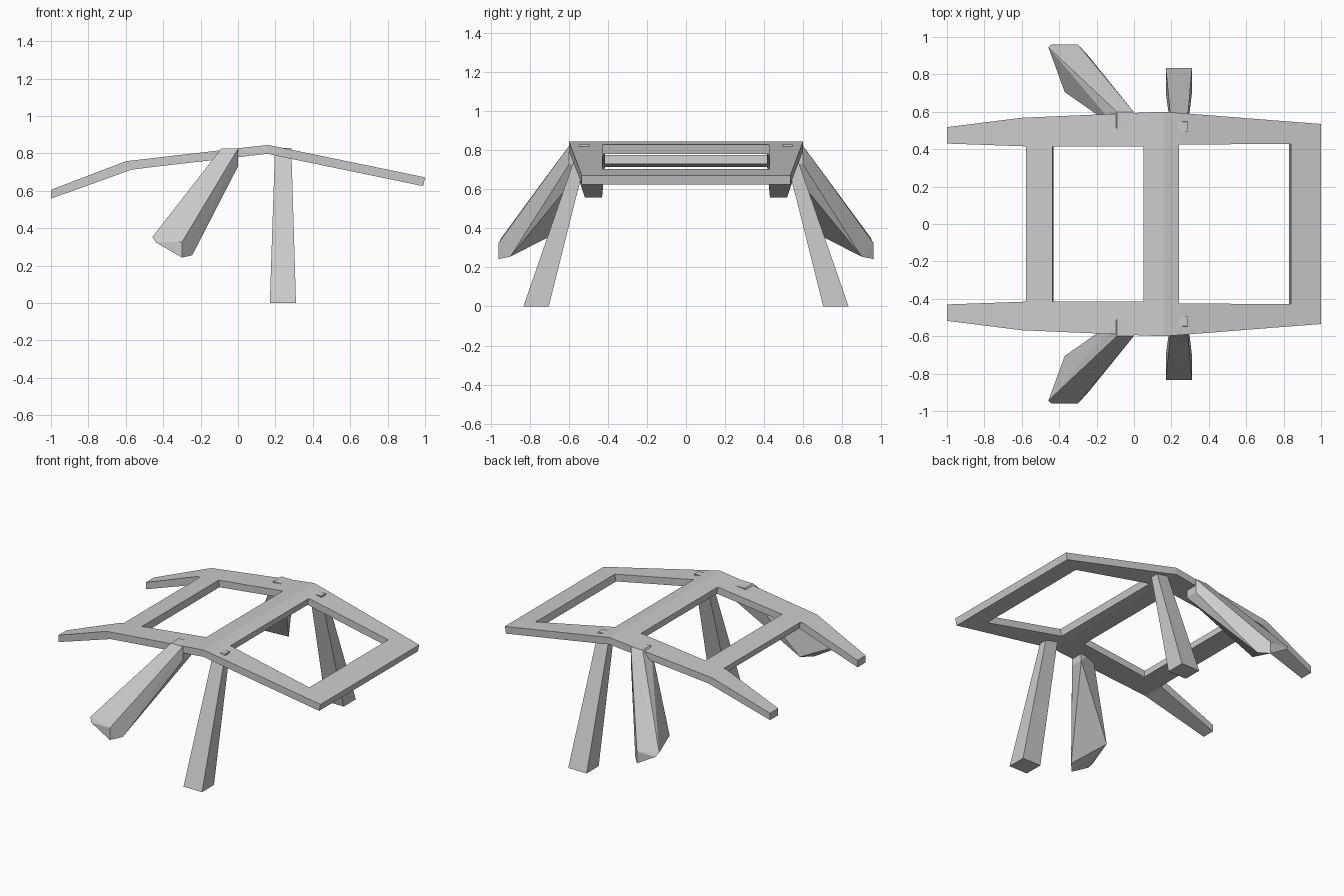
import bpy
import bmesh

old = bpy.data.objects.get("Cube")
if old:
    bpy.data.objects.remove(old, do_unlink=True)

grey = bpy.data.materials.new("plain grey")
grey.use_nodes = True
colour = (0.6, 0.6, 0.6, 1)
grey.diffuse_color = colour
for node in grey.node_tree.nodes:
    if node.type == "BSDF_PRINCIPLED":
        node.inputs["Base Color"].default_value = colour


def finish(name, bm):
    bmesh.ops.recalc_face_normals(bm, faces=bm.faces)
    mesh = bpy.data.meshes.new(name)
    bm.to_mesh(mesh)
    bm.free()
    mesh.materials.append(grey)
    obj = bpy.data.objects.new(name, mesh)
    bpy.context.collection.objects.link(obj)
    return obj


def hull(name, points, side):
    """Convex faceted solid, mirrored to the given side in y."""
    bm = bmesh.new()
    for x, y, z in points:
        bm.verts.new((x, y * side, z))
    result = bmesh.ops.convex_hull(bm, input=bm.verts)
    loose = [v for v in result["geom_interior"] if isinstance(v, bmesh.types.BMVert)]
    bmesh.ops.delete(bm, geom=loose, context="VERTS")
    bmesh.ops.dissolve_limit(bm, angle_limit=0.03, verts=bm.verts, edges=bm.edges)
    return finish(name, bm)


# Bent frame: x, top z, underside x shift, outer and inner half width,
# and whether a crossbar fills the span to the next station
stations = [
    (-1.0, 0.605, 0.0, 0.518, 0.43, False),
    (-0.6, 0.758, 0.025, 0.568, 0.416, False),
    (-0.578, 0.7605, 0.012, 0.569, 0.415, True),
    (-0.437, 0.777, 0.006, 0.575, 0.415, False),
    (0.05, 0.833, 0.006, 0.596, 0.415, True),
    (0.16, 0.845, 0.0, 0.6, 0.42, True),
    (0.24, 0.829, -0.01, 0.594, 0.425, False),
    (0.84, 0.705, -0.01, 0.547, 0.428, True),
    (1.0, 0.672, -0.01, 0.535, 0.43, False),
]
thickness = 0.047

bm = bmesh.new()
rows, under = [], {}
for x, z, shift, outer, inner, _ in stations:
    row = []
    for y in (-outer, -inner, inner, outer):
        top = bm.verts.new((x, y, z))
        under[top] = bm.verts.new((x + shift, y, z - thickness))
        row.append(top)
    rows.append(row)

tops = []
for i in range(len(rows) - 1):
    a, b = rows[i], rows[i + 1]
    for j in range(3):
        if j != 1 or stations[i][5]:
            tops.append(bm.faces.new((a[j], b[j], b[j + 1], a[j + 1])))
rim = [tuple(e.verts) for e in bm.edges if e.is_boundary]
for face in tops:
    bm.faces.new([under[v] for v in reversed(face.verts)])
for v, w in rim:
    bm.faces.new((v, w, under[w], under[v]))
finish("bent_frame", bm)

# Standing legs and raised angular legs, one of each per side
for side, label in ((-1, "front"), (1, "back")):
    leg = [(x, y, 0) for x in (0.17, 0.31) for y in (0.703, 0.833)]
    leg += [(x, y, 0.83) for x in (0.198, 0.285) for y in (0.495, 0.545)]
    hull(label + "_standing_leg", leg, side)

    arm = [(x, y, 0.825) for x in (-0.09, 0) for y in (0.51, 0.598)]
    arm += [(0, y, 0.73) for y in (0.51, 0.598)]
    arm += [
        (-0.458, 0.945, 0.353),
        (-0.44, 0.96, 0.325),
        (-0.30, 0.96, 0.325),
        (-0.30, 0.96, 0.243),
        (-0.245, 0.90, 0.255),
        (-0.37, 0.705, 0.355),
    ]
    hull(label + "_raised_leg", arm, side)
